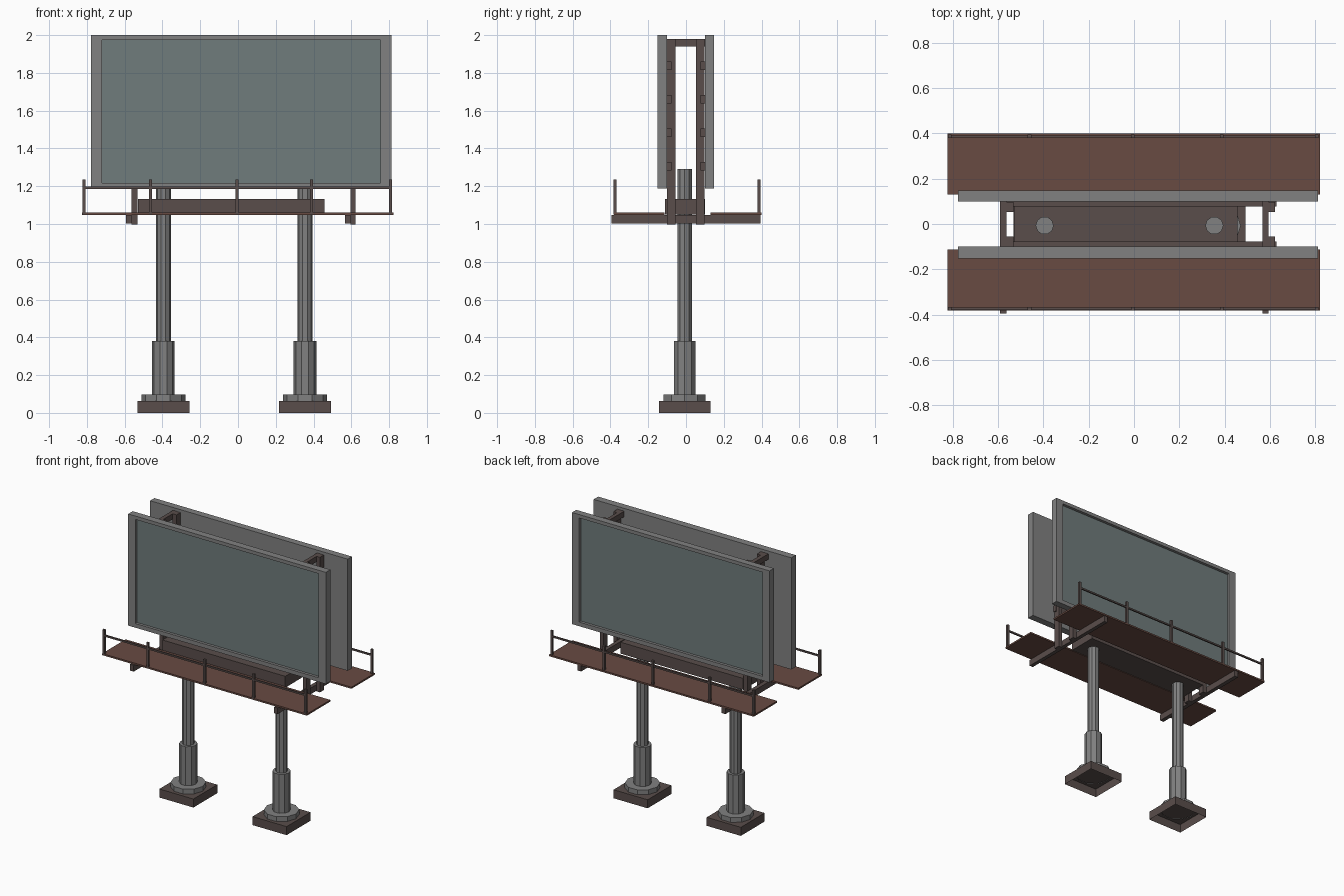
import bpy, bmesh

if "Cube" in bpy.data.objects:
    bpy.data.objects.remove(bpy.data.objects["Cube"])

def material(name, rgb):
    m = bpy.data.materials.new(name)
    m.diffuse_color = (*rgb, 1)
    m.use_nodes = True
    m.node_tree.nodes["Principled BSDF"].inputs["Base Color"].default_value = m.diffuse_color
    return m

STEEL = material("dark_steel", (0.10, 0.075, 0.07))
DECK = material("rust_deck", (0.14, 0.07, 0.055))
SCREEN = material("screen_face", (0.16, 0.20, 0.20))
GREY = material("grey_metal", (0.22, 0.22, 0.22))

def finish(bm, name, *mats):
    bmesh.ops.recalc_face_normals(bm, faces=bm.faces)
    me = bpy.data.meshes.new(name)
    bm.to_mesh(me)
    bm.free()
    for m in mats:
        me.materials.append(m)
    ob = bpy.data.objects.new(name, me)
    bpy.context.collection.objects.link(ob)
    return ob

def add_box(bm, x, y, z):
    verts = bmesh.ops.create_cube(bm, size=1)["verts"]
    for v in verts:
        v.co = [lo + (c + 0.5) * (hi - lo) for c, (lo, hi) in zip(v.co, (x, y, z))]
    return verts

def boxes(name, mat, *items):
    bm = bmesh.new()
    for b in items:
        add_box(bm, *b)
    return finish(bm, name, mat)

def lathe(name, x, y, profile, sides=10):
    # stacked rings of a round column, capped at the top
    import math
    bm = bmesh.new()
    rings = [[bm.verts.new((x + r * math.cos(math.tau * i / sides),
                            y + r * math.sin(math.tau * i / sides), z))
              for i in range(sides)] for r, z in profile]
    for a, b in zip(rings, rings[1:]):
        for i in range(sides):
            j = (i + 1) % sides
            bm.faces.new((a[i], a[j], b[j], b[i]))
    bm.faces.new(rings[-1])
    ob = finish(bm, name, GREY)
    bpy.context.view_layer.objects.active = ob
    ob.select_set(True)
    bpy.ops.object.shade_smooth_by_angle()
    ob.select_set(False)

# support columns with stepped collars on square footings
for side, x in (("left", -0.395), ("right", 0.355)):
    y = -0.007
    lathe(side + "_column", x, y,
          [(0.117, 0.06), (0.117, 0.097), (0.06, 0.097), (0.06, 0.38),
           (0.04, 0.38), (0.04, 1.29)])
    bm = bmesh.new()
    add_box(bm, (x - 0.137, x + 0.137), (y - 0.137, y + 0.137), (0, 0.062))
    bmesh.ops.recalc_face_normals(bm, faces=bm.faces)
    # open underside
    bmesh.ops.delete(bm, geom=[f for f in bm.faces if f.normal.z < -0.5], context='FACES_ONLY')
    finish(bm, side + "_footing", STEEL)

# main cross beam
boxes("main_beam", STEEL, ((-0.53, 0.457), (-0.11, 0.10), (1.05, 1.133)))

# end frames: uprights, top tie and catwalk arm
for side, arm, post in (("left", (-0.593, -0.563), (-0.563, -0.532)),
                        ("right", (0.567, 0.595), (0.595, 0.622))):
    boxes(side + "_frame", STEEL,
          (arm, (-0.395, 0.395), (1.003, 1.048)),
          (arm, (-0.10, 0.10), (1.94, 1.98)),
          (post, (-0.10, -0.055), (0.998, 1.98)),
          (post, (0.053, 0.098), (0.998, 1.98)))

# horizontal stringers behind each panel
boxes("stringers", STEEL,
      *[((-0.565, 0.63), sorted((s * 0.077, s * 0.101)), (z - 0.023, z + 0.023))
        for s in (-1, 1) for z in (1.305, 1.483, 1.66, 1.838)])

# sign panels with recessed faces
def panel(name, y_out, y_in, depth):
    bm = bmesh.new()
    add_box(bm, (-0.777, 0.813), sorted((y_out, y_in)), (1.188, 2.0))
    bmesh.ops.recalc_face_normals(bm, faces=bm.faces)
    s = 1 if y_out > 0 else -1
    front = next(f for f in bm.faces if f.normal.y * s > 0.5)
    bmesh.ops.inset_region(bm, faces=[front], thickness=0.025)
    for v in front.verts:
        v.co.x = -0.72 if v.co.x < 0 else 0.755
        v.co.z = 1.218 if v.co.z < 1.6 else 1.975
    ext = bmesh.ops.extrude_discrete_faces(bm, faces=[front])["faces"][0]
    for v in ext.verts:
        v.co.y -= s * depth
    ext.material_index = 1
    finish(bm, name, GREY, SCREEN)

panel("front_panel", -0.152, -0.10, 0.02)
panel("back_panel", 0.149, 0.10, 0.02)

# catwalks and guard rails
for side, deck_y, rail_y in (("front", (-0.382, -0.113), -0.375),
                             ("back", (0.13, 0.40), 0.387)):
    boxes(side + "_catwalk", DECK, ((-0.825, 0.822), deck_y, (1.048, 1.06)))
    t = 0.008
    rails = [((x - t, x + t), (rail_y - t, rail_y + t), (1.05, 1.235))
             for x in (-0.815, -0.462, -0.005, 0.388, 0.807)]
    rails.append(((-0.815, 0.807), (rail_y - 0.005, rail_y + 0.005), (1.186, 1.198)))
    boxes(side + "_guard_rail", STEEL, *rails)
